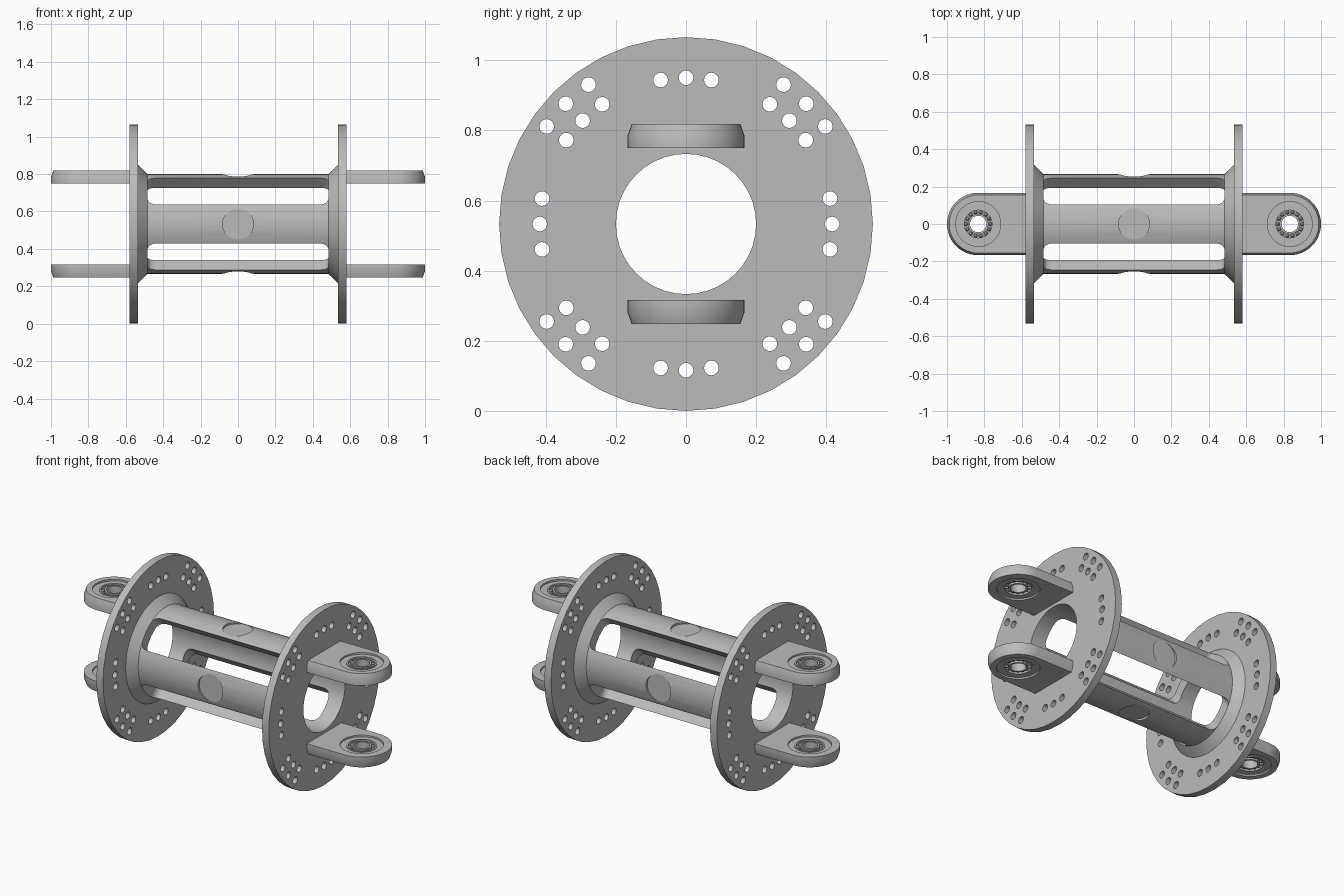
import bpy, bmesh, math
from mathutils import Matrix, Vector

if "Cube" in bpy.data.objects:
    bpy.data.objects.remove(bpy.data.objects["Cube"], do_unlink=True)

AXIS_Z = 0.533
CENTRE = Matrix.Translation((0, 0, AXIS_Z))

grey = bpy.data.materials.new("machined_grey")
grey.use_nodes = True
grey.diffuse_color = (0.5, 0.5, 0.5, 1)
grey.node_tree.nodes["Principled BSDF"].inputs["Base Color"].default_value = (0.5, 0.5, 0.5, 1)


def finish(bm, name):
    """Turn a bmesh into an object with the shared material."""
    bmesh.ops.recalc_face_normals(bm, faces=bm.faces)
    mesh = bpy.data.meshes.new(name)
    bm.to_mesh(mesh)
    bm.free()
    mesh.materials.append(grey)
    ob = bpy.data.objects.new(name, mesh)
    bpy.context.collection.objects.link(ob)
    return ob


def activate(ob):
    bpy.ops.object.select_all(action='DESELECT')
    ob.select_set(True)
    bpy.context.view_layer.objects.active = ob


def smooth(ob):
    activate(ob)
    bpy.ops.object.shade_smooth_by_angle(angle=math.radians(30))


def cut(ob, bm):
    """Subtract a bmesh from an object."""
    cutter = finish(bm, "cutter")
    cutter.hide_render = True
    mod = ob.modifiers.new("cut", 'BOOLEAN')
    mod.operation, mod.solver, mod.object = 'DIFFERENCE', 'EXACT', cutter
    activate(ob)
    bpy.ops.object.modifier_apply(modifier=mod.name)
    bpy.data.objects.remove(cutter, do_unlink=True)


def skin(bm, loops, closed=False):
    """Bridge matching loops; cap the ends unless the loft is closed."""
    rings = [[bm.verts.new(p) for p in loop] for loop in loops]
    n = len(rings[0])
    pairs = list(zip(rings, rings[1:])) + ([(rings[-1], rings[0])] if closed else [])
    for a, b in pairs:
        for i in range(n):
            bm.faces.new((a[i], a[(i + 1) % n], b[(i + 1) % n], b[i]))
    if not closed:
        bm.faces.new(rings[0])
        bm.faces.new(rings[-1])


def lathe(bm, profile, steps, place):
    """Revolve a closed (radius, height) profile around local z."""
    loops = [[place @ Vector((r * math.cos(a), r * math.sin(a), h))
              for a in (math.tau * i / steps for i in range(steps))] for r, h in profile]
    skin(bm, loops, closed=True)


def drill(bm, radius, depth, steps, place):
    bmesh.ops.create_cone(bm, cap_ends=True, segments=steps, radius1=radius,
                          radius2=radius, depth=depth, matrix=place)


# Tube, conical shoulders and both end flanges as one turned body
half = [(0.267, 0.485), (0.316, 0.535), (AXIS_Z, 0.535), (AXIS_Z, 0.58), (0.2, 0.58)]
profile = half + [(r, -h) for r, h in reversed(half)]
bm = bmesh.new()
lathe(bm, profile, 40, CENTRE @ Matrix.Rotation(math.pi / 2, 4, 'Y'))
body = finish(bm, "spool_body")

# Diagonal windows with rounded corners
for angle in (45, 135):
    bm = bmesh.new()
    place = CENTRE @ Matrix.Rotation(math.radians(angle), 4, 'X')
    bmesh.ops.create_cube(bm, size=1, matrix=Matrix.Diagonal((0.97, 0.198, 0.8, 1)))
    upright = [e for e in bm.edges if abs(e.verts[0].co.z - e.verts[1].co.z) > 0.5]
    bmesh.ops.bevel(bm, geom=upright, offset=0.04, segments=5, profile=0.5, affect='EDGES')
    bmesh.ops.transform(bm, matrix=place, verts=bm.verts)
    cut(body, bm)

# Round flat seats in the middle of the four straps
bm = bmesh.new()
for k in range(4):
    turn = Matrix.Rotation(k * math.pi / 2, 4, 'X')
    drill(bm, 0.083, 0.1, 32, CENTRE @ turn @ Matrix.Translation((0, 0, 0.304)))
cut(body, bm)

# Bolt holes: triples every 45 degrees, with an outer row on the diagonals
bm = bmesh.new()
for k in range(8):
    for radius in ((0.417, 0.485) if k % 2 else (0.417,)):
        for offset in (-10, 0, 10):
            a = math.radians(45 * k + offset)
            spot = Matrix.Translation((0, radius * math.cos(a), radius * math.sin(a)))
            for side in (-1, 1):
                drill(bm, 0.021, 0.15, 16, CENTRE @ spot
                      @ Matrix.Translation((side * 0.5575, 0, 0))
                      @ Matrix.Rotation(math.pi / 2, 4, 'Y'))
cut(body, bm)
smooth(body)

# Lugs with a tapered outer edge, each holding a ball bearing
LUG_X, LUG_R, LUG_MID, HALF_T = 0.833, 0.167, 0.251, 0.034


def lug_outline(inset, z, sx, sz):
    r = LUG_R - inset
    arc = [math.pi * (i / 24 - 0.5) for i in range(25)]
    pts = [(0.56, -r)] + [(LUG_X + r * math.cos(a), r * math.sin(a)) for a in arc] + [(0.56, r)]
    return [(sx * x, y, AXIS_Z + sz * z) for x, y in pts]


def ring(r_in, r_out, h):
    return [(r_in, -h), (r_out, -h), (r_out, h), (r_in, h)]


for sx, side in ((1, "left"), (-1, "right")):
    for sz, level in ((1, "upper"), (-1, "lower")):
        name = f"{side}_{level}_"
        place = Matrix.Translation((sx * LUG_X, 0, AXIS_Z + sz * LUG_MID))

        bm = bmesh.new()
        skin(bm, [lug_outline(0, LUG_MID - HALF_T, sx, sz),
                  lug_outline(0, LUG_MID, sx, sz),
                  lug_outline(0.012, LUG_MID + HALF_T, sx, sz)])
        lug = finish(bm, name + "lug")
        bm = bmesh.new()
        drill(bm, 0.12, 0.2, 40, place)
        cut(lug, bm)
        smooth(lug)

        # Recessed collar, two races, a thin cage and the balls
        bm = bmesh.new()
        for r_in, r_out, h in ((0.083, 0.121, 0.024), (0.074, 0.084, 0.028),
                               (0.053, 0.076, 0.012), (0.044, 0.055, 0.028)):
            lathe(bm, ring(r_in, r_out, h), 36, place)
        for k in range(14):
            a = math.tau * k / 14
            for z in (-0.013, 0.013):
                spot = Matrix.Translation((0.0645 * math.cos(a), 0.0645 * math.sin(a), z))
                bmesh.ops.create_uvsphere(bm, u_segments=10, v_segments=6, radius=0.011,
                                          matrix=place @ spot)
        smooth(finish(bm, name + "bearing"))
